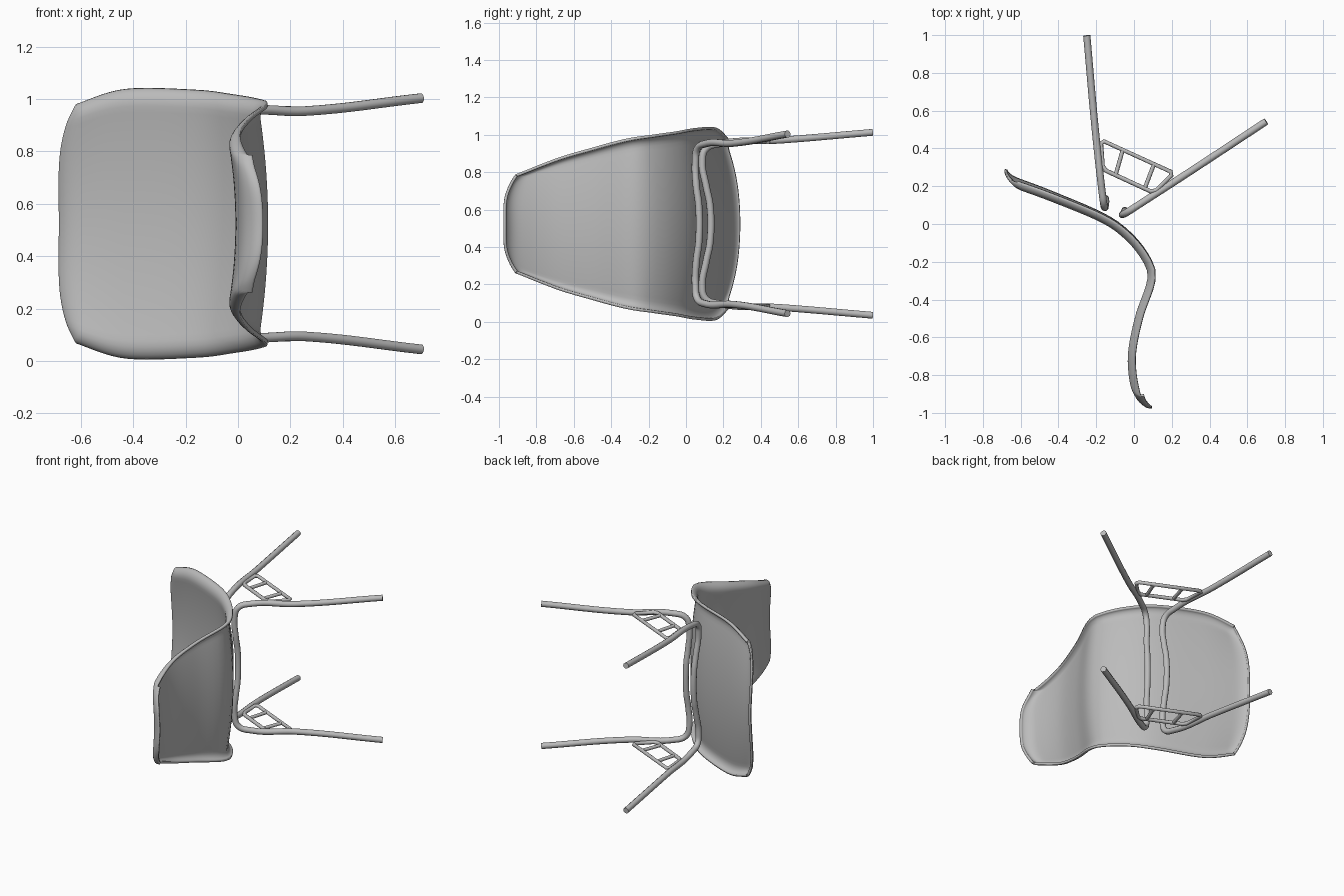
import bpy, bmesh, math
from mathutils import Vector

cube = bpy.data.objects.get("Cube")
if cube:
    bpy.data.objects.remove(cube, do_unlink=True)

MID = 0.524  # height of the symmetry plane; the chair lies on its side

grey = bpy.data.materials.new("plain_grey")
grey.use_nodes = True
grey.diffuse_color = (0.5, 0.5, 0.5, 1)
grey.node_tree.nodes["Principled BSDF"].inputs["Base Color"].default_value = (0.5, 0.5, 0.5, 1)


def add(name, data):
    obj = bpy.data.objects.new(name, data)
    bpy.context.collection.objects.link(obj)
    data.materials.append(grey)
    return obj


def smooth_path(pts, steps=24):
    """Catmull-Rom curve through the points."""
    p = [2 * pts[0] - pts[1]] + pts + [2 * pts[-1] - pts[-2]]
    out = []
    for a, b, c, d in zip(p, p[1:], p[2:], p[3:]):
        for k in range(steps):
            t = k / steps
            out.append(0.5 * (2 * b + (c - a) * t + (2 * a - 5 * b + 4 * c - d) * t * t
                              + (3 * b - a - 3 * c + d) * t ** 3))
    return out + [pts[-1]]


# Seat shell: centre profile as x, y, half width
profile = smooth_path([Vector(p) for p in (
    (-0.71, 0.215, 0.43), (-0.63, 0.187, 0.458), (-0.445, 0.12, 0.515), (-0.18, 0.01, 0.512),
    (-0.05, -0.08, 0.495), (0.04, -0.19, 0.478), (0.07, -0.29, 0.46), (0.008, -0.48, 0.41),
    (-0.03, -0.66, 0.36), (-0.03, -0.79, 0.315), (-0.005, -0.92, 0.265), (0.02, -1.0, 0.235))])
dist = [0]
for a, b in zip(profile, profile[1:]):
    dist.append(dist[-1] + (b.xy - a.xy).length)


def sample(s):
    """Profile point and outward direction at length fraction s."""
    target = min(max(s, 0), 1) * dist[-1]
    i = 0
    while i < len(dist) - 2 and dist[i + 1] < target:
        i += 1
    p = profile[i].lerp(profile[i + 1], (target - dist[i]) / (dist[i + 1] - dist[i]))
    t = (profile[min(i + 4, len(profile) - 1)] - profile[max(i - 3, 0)]).xy.normalized()
    return p, Vector((-t.y, t.x))


def rolled(r):
    return 1 - math.sqrt(1 - min(max(r, 0), 1) ** 2)


def shell_point(t, v):
    s0, s1 = 0.05 * v ** 4, 1 - 0.045 * v ** 4      # rounded corners
    s = s0 + (s1 - s0) * t
    p, out = sample(s)
    dish = (0.045 - 0.025 * s) * max(0, 1 - (v / 0.88) ** 2)
    side = (abs(v) - 0.88) / 0.12
    end = max((0.05 - t) / 0.05, (t - 0.93) / 0.07)
    lip = max(0.042 * rolled(side), (0.06 if t > 0.5 else 0.035) * rolled(end))
    xy = p.xy + out * (dish + lip)
    return xy.x, xy.y, MID + v * p.z


ROWS, COLS = 64, 36
bm = bmesh.new()
grid = [[bm.verts.new(shell_point(0.5 - 0.5 * math.cos(math.pi * i / ROWS),
                                  math.sin(math.pi * (j / COLS - 0.5))))
         for j in range(COLS + 1)] for i in range(ROWS + 1)]
for i in range(ROWS):
    for j in range(COLS):
        bm.faces.new((grid[i][j], grid[i + 1][j], grid[i + 1][j + 1], grid[i][j + 1]))
mesh = bpy.data.meshes.new("seat_shell")
bm.to_mesh(mesh)
bm.free()
shell = add("seat_shell", mesh)
solid = shell.modifiers.new("thickness", "SOLIDIFY")
solid.thickness = 0.015
solid.offset = -1
bpy.context.view_layer.objects.active = shell
shell.select_set(True)
bpy.ops.object.shade_smooth_by_angle(angle=math.radians(40))


def tube(name, pts, radius, handle="AUTO", cyclic=False):
    """Round tube through points given as x, y, offset from the symmetry plane."""
    cu = bpy.data.curves.new(name, "CURVE")
    cu.dimensions = "3D"
    cu.bevel_depth = radius
    cu.bevel_resolution = 3
    cu.resolution_u = 8
    cu.use_fill_caps = True
    sp = cu.splines.new("BEZIER")
    sp.bezier_points.add(len(pts) - 1)
    for bp, (x, y, h) in zip(sp.bezier_points, pts):
        bp.co = (x, y, MID + h)
        bp.handle_left_type = bp.handle_right_type = handle
    sp.use_cyclic_u = cyclic
    return add(name, cu)


# Leg frames: each is one bent tube, mirrored across the symmetry plane
front_half = [(-0.25, 0.998, 0.489), (-0.205, 0.5, 0.447), (-0.17, 0.18, 0.428),
              (-0.16, 0.105, 0.4), (-0.155, 0.087, 0.33), (-0.15, 0.108, 0.2),
              (-0.15, 0.128, 0.1)]
back_half = [(0.7, 0.543, 0.48), (0.25, 0.247, 0.43), (0.03, 0.105, 0.428),
             (-0.04, 0.06, 0.4), (-0.06, 0.05, 0.33), (-0.055, 0.055, 0.2),
             (-0.05, 0.068, 0.1)]
for name, half in (("front_leg_frame", front_half), ("back_leg_frame", back_half)):
    tube(name, half + [(x, y, -h) for x, y, h in reversed(half)], 0.019)

# Ladder braces between the legs on each side
top_a, top_b = Vector((-0.175, 0.445)), Vector((0.21, 0.27))
low_a, low_b = Vector((-0.165, 0.29)), Vector((0.105, 0.165))
for side, h in (("upper", 0.438), ("lower", -0.438)):
    loop = []
    corners = [top_a, top_b, low_b, low_a]
    for k, c in enumerate(corners):   # clipped corners
        for other in (corners[k - 1], corners[(k + 1) % 4]):
            q = c + (other - c).normalized() * 0.018
            loop.append((q.x, q.y, h))
    tube(side + "_brace_frame", loop, 0.012, "VECTOR", True)
    for n, (u, w) in enumerate(((0.3, 0.25), (0.73, 0.82))):
        a, b = top_a.lerp(top_b, u), low_a.lerp(low_b, w)
        tube(f"{side}_brace_rung_{n + 1}", [(a.x, a.y, h), (b.x, b.y, h)], 0.011, "VECTOR")
